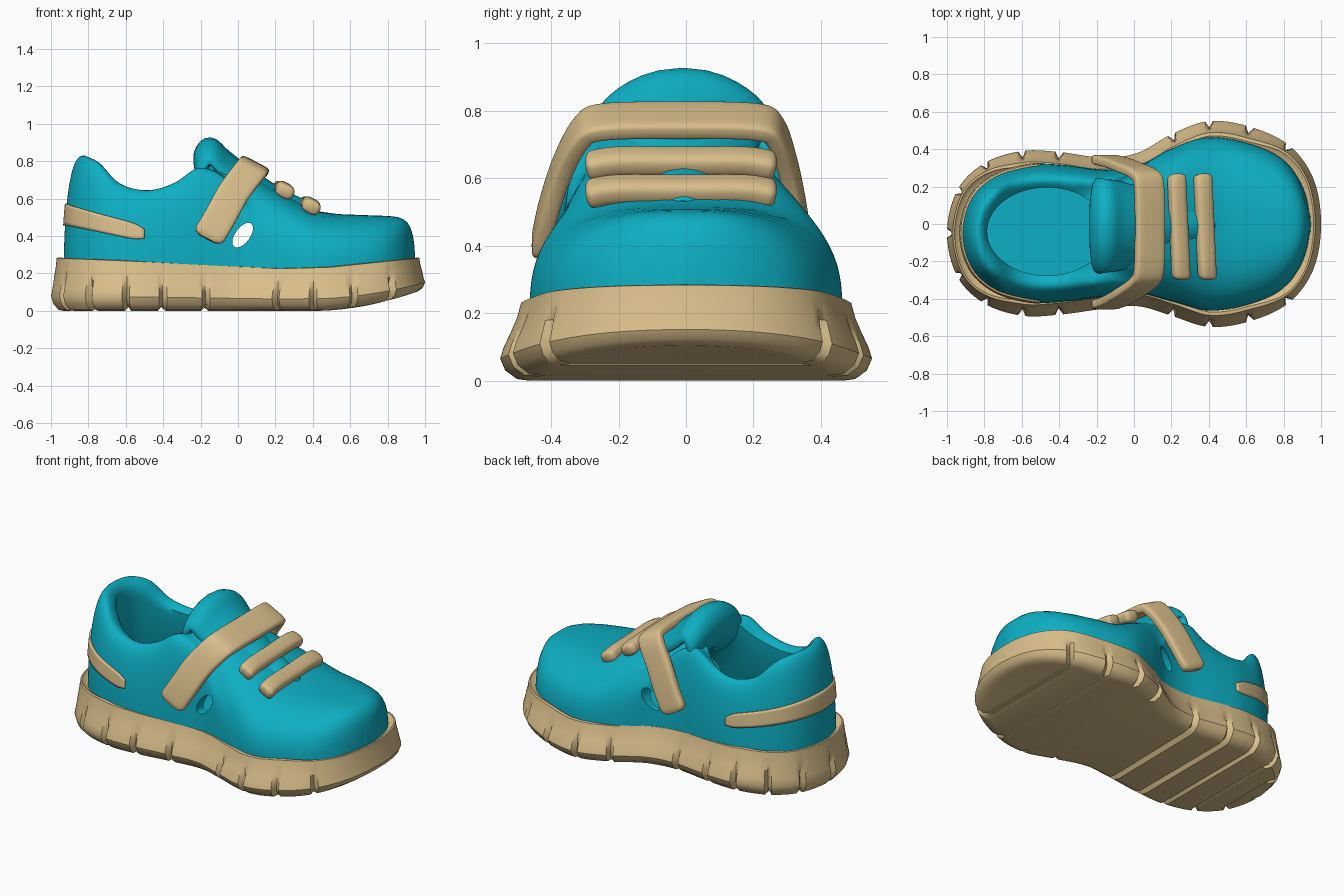
import bpy, bmesh, math
from mathutils import Vector
from mathutils.bvhtree import BVHTree

if "Cube" in bpy.data.objects:
    bpy.data.objects.remove(bpy.data.objects["Cube"])


def material(name, col):
    m = bpy.data.materials.new(name)
    m.diffuse_color = (*col, 1)
    m.use_nodes = True
    m.node_tree.nodes["Principled BSDF"].inputs["Base Color"].default_value = m.diffuse_color
    return m


TEAL = material("teal", (0.004, 0.43, 0.55))
TAN = material("tan", (0.70, 0.52, 0.26))


# ---------- helpers ----------
def smooth_path(pts, n, closed=False):
    """Catmull-Rom through points of any dimension, n steps per span."""
    k, out = len(pts), []
    get = (lambda i: pts[i % k]) if closed else (lambda i: pts[max(0, min(k - 1, i))])
    for i in range(k if closed else k - 1):
        a, b, c, d = (get(i + o) for o in (-1, 0, 1, 2))
        for s in range(n):
            t = s / n
            out.append(tuple(0.5 * (2 * q + (r - p) * t + (2 * p - 5 * q + 4 * r - w) * t * t
                                    + (3 * q - p - 3 * r + w) * t ** 3)
                             for p, q, r, w in zip(a, b, c, d)))
    if not closed:
        out.append(tuple(pts[-1]))
    return out


def lerp(a, b, t):
    return a + (b - a) * t


def lookup(tab, x):
    for (x0, v0), (x1, v1) in zip(tab, tab[1:]):
        if x <= x1:
            return lerp(v0, v1, max(0, (x - x0) / max(x1 - x0, 1e-6)))
    return tab[-1][1]


def smoothstep(a, b, x):
    t = max(0, min(1, (x - a) / (b - a)))
    return t * t * (3 - 2 * t)


def centre_y(x):
    """The heel swings slightly towards the front side."""
    return -0.05 * (1 - smoothstep(-.2, .3, x))


def full_ring(half):
    """Mirror a heel-to-toe half outline into a closed ring."""
    ring = list(half) + [(x, -y) for x, y in half[-2:0:-1]]
    return [(x, y + centre_y(x)) for x, y in ring]


def outward(ring, i):
    a, b = ring[i - 1], ring[(i + 1) % len(ring)]
    return Vector((a[1] - b[1], b[0] - a[0], 0)).normalized()


def loft(rings, cap=True):
    n = len(rings[0])
    verts = [Vector(p) for r in rings for p in r]
    faces = [(k * n + i, k * n + (i + 1) % n, (k + 1) * n + (i + 1) % n, (k + 1) * n + i)
             for k in range(len(rings) - 1) for i in range(n)]
    if cap:
        faces += [tuple(range(n)), tuple(range((len(rings) - 1) * n, len(rings) * n))]
    return verts, faces


def make(name, verts, faces, mat, angle=40):
    me = bpy.data.meshes.new(name)
    me.from_pydata([tuple(v) for v in verts], [], faces)
    bm = bmesh.new()
    bm.from_mesh(me)
    bmesh.ops.recalc_face_normals(bm, faces=bm.faces)
    bm.to_mesh(me)
    bm.free()
    me.materials.append(mat)
    ob = bpy.data.objects.new(name, me)
    bpy.context.collection.objects.link(ob)
    bpy.ops.object.select_all(action='DESELECT')
    ob.select_set(True)
    bpy.context.view_layer.objects.active = ob
    bpy.ops.object.shade_smooth_by_angle(angle=math.radians(angle))
    return ob


def ribbon(name, mat, pts, width_dir, thick, camber=0, p=4.5):
    """Padded band along (x, y, z, half width) points."""
    W = Vector(width_dir).normalized()
    path = smooth_path(pts, 6)
    rings, last, sides = [], len(path) - 1, 32
    for i, q in enumerate(path):
        T = Vector(path[min(last, i + 1)][:3]) - Vector(path[max(0, i - 1)][:3])
        N = T.cross(W).normalized()
        e = (0.6, 0.92, 1)[min(i, last - i, 2)]
        ring = []
        for a in range(sides):
            c, s = math.cos(a * math.tau / sides), math.sin(a * math.tau / sides)
            u = math.copysign(abs(c) ** (2 / p), c)
            v = math.copysign(abs(s) ** (2 / p), s)
            ring.append(Vector(q[:3]) + W * u * q[3] * e + N * v * thick * e
                        - Vector((0, 0, camber * u * u)))
        rings.append(ring)
    return make(name, *loft(rings), mat, 50)


# ---------- sole: offset outline levels with lug grooves ----------
SOLE = [(-1, 0), (-.945, .23), (-.8, .375), (-.6, .44), (-.4, .435), (-.17, .405), (.02, .41),
        (.2, .485), (.4, .55), (.62, .52), (.83, .42), (.96, .24), (1, 0)]
STEP = 10
outline = smooth_path(full_ring(SOLE), STEP, True)
n = len(outline)
# inward offset, height fraction, groove strength
LEVELS = [(.16, .9, 0), (.09, .97, 0), (.08, 1, 0), (.062, .99, 0), (.05, .8, 0), (.03, .6, .4),
          (.01, .42, 1), (0, .28, 1), (.015, .13, 1), (.05, .02, 1), (.085, 0, 1)]
rings = []
for d, f, g in LEVELS:
    ring = []
    for i, (x, y) in enumerate(outline):
        nrm = outward(outline, i)
        top = lookup([(-1, .285), (-.5, .265), (.2, .228), (.5, .235), (1, .285)], x)
        bot = 0.1 * (max(0, x - .4) / .6) ** 2
        groove = g if i % STEP == 0 and x < .85 and not -.1 < x < .1 else 0
        steep = .5 if f > .5 else .8          # straighter walls at toe and heel
        off = d * lerp(1, steep, smoothstep(.6, .95, abs(x))) + .034 * groove
        z = lerp(bot, top, f) + (.022 if f < .1 and groove and x < -.15 else 0)
        ring.append((x - nrm.x * off, y - nrm.y * off, z))
    rings.append(ring)
verts, faces = loft(rings, cap=False)
for base in (0, (len(rings) - 1) * n):      # strip caps across the sole
    for i in range(n // 2):
        face = (base + i, base + i + 1, base + (n - i - 1) % n, base + (n - i) % n)
        faces.append(tuple(dict.fromkeys(face)))
make("sole", verts, faces, TAN, 35)

# ---------- upper: sweeps from the sole edge to the ankle opening, then into the lining ----------
foot = smooth_path(full_ring([(x * .94 + .008, y * .84) for x, y in SOLE]), STEP, True)
width = [(x, y - centre_y(x)) for x, y in foot[:n // 2 + 1]]
# silhouette height along the shoe: heel, collar dip, throat, vamp, toe
HEIGHT = smooth_path([(-.82, .83), (-.74, .79), (-.63, .68), (-.48, .645), (-.33, .69), (-.2, .785),
                      (-.03, .775), (.2, .65), (.42, .535), (.6, .515), (.95, .505)], 6)
ZB, OUT, INN, P = .2, 18, 8, 2.8
cols = []
for i, (bx, by) in enumerate(foot):
    t = min(i, n - i) / (n / 2)
    phi = math.pi * (1 - (1 - t) ** 1.8) * (1 if i <= n // 2 else -1)
    rx, ry = -.465 - .32 * math.cos(phi), -.04 + .235 * math.sin(phi)      # opening
    w = smoothstep(-.2, .3, bx)                                            # ankle to forefoot
    col = []
    for k in range(OUT + 1):
        v = k / OUT
        f = lerp(v ** 2, v ** 3, w)
        x, y = lerp(bx, rx, f), lerp(by, ry, f)
        high = lookup(HEIGHT, x) - ZB
        ankle = high * math.sin(v * 1.9)
        u = min(1, abs(y - centre_y(x)) / max(lookup(width, x), 1e-3))
        s = min(1, u ** P + max(0, x / .948) ** 28)
        vamp = high * (1 - s) ** (1 / P)
        col.append((x, y, ZB + (lerp(ankle, vamp, w) if k else 0)))
    rim, fc = col[-1][2], lerp(.5, .35, w)
    for k in range(1, INN + 2):
        m = min(1, k / INN)
        f = lerp(1, fc, m ** 1.5)
        z = lerp(rim, .32, m) if k <= INN else .295
        col.append((lerp(bx, rx, f), lerp(by, ry, f), z))
    cols.append(col)
verts, faces = loft([list(r) for r in zip(*cols)])
surface = BVHTree.FromPolygons(verts, faces)
upper = make("upper", verts, faces, TEAL, 50)

# side vent holes, cut right through both walls
ax, az = Vector((.045, 0, .062)), Vector((.032, 0, -.023))
cutter = make("vent_cutter", *loft([[Vector((.025, y, .405)) + ax * math.cos(a * math.tau / 28)
              + az * math.sin(a * math.tau / 28) for a in range(28)] for y in (-.8, .8)]), TEAL)
cutter.hide_render = True
mod = upper.modifiers.new("vents", 'BOOLEAN')
mod.operation, mod.solver, mod.object = 'DIFFERENCE', 'EXACT', cutter
bpy.context.view_layer.objects.active = upper
bpy.ops.object.modifier_apply(modifier=mod.name)
bpy.data.objects.remove(cutter)
bpy.ops.object.select_all(action='DESELECT')
upper.select_set(True)
bpy.ops.object.shade_smooth_by_angle(angle=math.radians(50))

# ---------- heel stripe, projected onto the upper ----------
J, ROWS = 33, 7
verts, faces = [], []
for j in range(-J, J + 1):
    p, nrm, t = foot[j], outward(foot, j), abs(j) / J
    zc = lookup([(-.93, .515), (-.5, .412)], p[0])
    hh = (.058 - .016 * t) * max(.6, math.sqrt(1 - t ** 24))
    for r in range(ROWS):
        start = Vector((p[0], p[1], zc + hh * (2 * r / (ROWS - 1) - 1))) + nrm * .15
        hit = surface.ray_cast(start, -nrm)[0] or start - nrm * .15
        verts.append(hit + nrm * .003)
for j in range(2 * J):
    for r in range(ROWS - 1):
        k = j * ROWS + r
        faces.append((k, k + 1, k + ROWS + 1, k + ROWS))
stripe = make("heel_stripe", verts, faces, TAN)
sol = stripe.modifiers.new("thickness", 'SOLIDIFY')
sol.thickness, sol.offset = .014, 0

# ---------- tongue ----------
TONGUE = [(.42, .51, .1), (.2, .62, .16), (.03, .735, .21), (-.08, .82, .24), (-.15, .88, .25),
          (-.19, .83, .255), (-.175, .74, .24), (-.11, .66, .2)]
ribbon("tongue", TEAL, [(x, -.01, z, w) for x, z, w in TONGUE], (0, 1, 0), .048, .085, 2.6)

# ---------- strap and elastic lace bars ----------
SLANT = (.88, 0, -.46)
STRAP = [(-.165, .39, .385), (-.097, .37, .5), (-.025, .335, .63), (.053, .288, .735),
         (.08, .225, .767)]
side = [(x, y, z, .085) for x, y, z in STRAP]
path = [(x, -y, z, w) for x, y, z, w in side] + [(.085, 0, .772, .085)] + side[::-1]
ribbon("strap", TAN, [(x, y + centre_y(x) * .9, z, w) for x, y, z, w in path], SLANT, .028)
for i, (x, z) in enumerate(((.24, .65), (.38, .567))):
    bar = [(x - .045 * y, y - .015, z - .015 * (abs(y) > .2), .05) for y in (-.28, -.19, 0, .19, .28)]
    ribbon(f"lace_bar_{i + 1}", TAN, bar, SLANT, .037, p=2.8)
